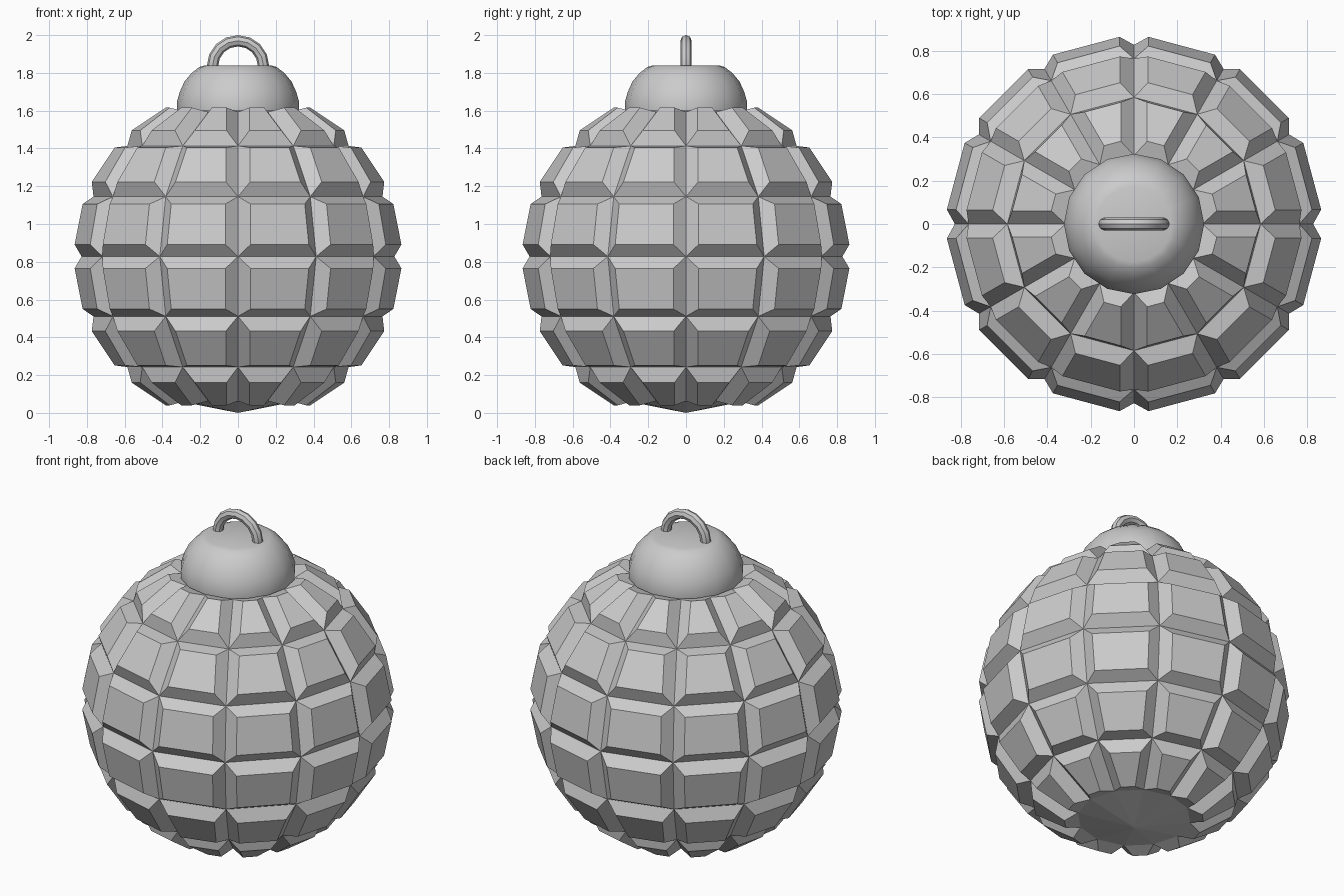
import bpy, bmesh, math

if "Cube" in bpy.data.objects:
    bpy.data.objects.remove(bpy.data.objects["Cube"])

R = 0.828  # ball radius, also its centre height


def finish(bm, name, smooth_angle=None):
    bmesh.ops.recalc_face_normals(bm, faces=bm.faces)
    me = bpy.data.meshes.new(name)
    bm.to_mesh(me)
    bm.free()
    ob = bpy.data.objects.new(name, me)
    bpy.context.collection.objects.link(ob)
    if smooth_angle:
        bpy.ops.object.select_all(action='DESELECT')
        ob.select_set(True)
        bpy.context.view_layer.objects.active = ob
        bpy.ops.object.shade_smooth_by_angle(angle=math.radians(smooth_angle))
    return ob


# Ball: 12 x 8 sphere whose four-sided faces rise as bevelled plates
bm = bmesh.new()
bmesh.ops.create_uvsphere(bm, u_segments=12, v_segments=8, radius=R)
bmesh.ops.translate(bm, verts=bm.verts, vec=(0, 0, R))
bmesh.ops.recalc_face_normals(bm, faces=bm.faces)
plates = [f for f in bm.faces if len(f.verts) == 4]
bmesh.ops.inset_individual(bm, faces=plates, thickness=0.052, depth=0.064,
                           use_even_offset=True)
finish(bm, "plated_ball")

# Cap: smooth dome with a flat top, turned from a profile
profile = [(0, 1.6), (0.322, 1.6), (0.324, 1.645), (0.308, 1.70),
           (0.283, 1.755), (0.245, 1.80), (0.205, 1.831), (0.175, 1.84), (0, 1.84)]
bm = bmesh.new()
vs = [bm.verts.new((r, 0, z)) for r, z in profile]
es = [bm.edges.new(p) for p in zip(vs, vs[1:])]
bmesh.ops.spin(bm, geom=vs + es, cent=(0, 0, 0), axis=(0, 0, 1),
               angle=math.tau, steps=16, use_duplicate=False)
bmesh.ops.remove_doubles(bm, verts=bm.verts, dist=0.0005)
finish(bm, "cap", 50)

# Hanging ring: upright loop sunk halfway into the cap
bpy.ops.mesh.primitive_torus_add(major_radius=0.135, minor_radius=0.03,
                                 major_segments=16, minor_segments=8,
                                 location=(0, 0, 1.835),
                                 rotation=(math.pi / 2, 0, 0))
ring = bpy.context.object
ring.name = "hanging_ring"
bpy.ops.object.shade_smooth_by_angle(angle=math.radians(35))
